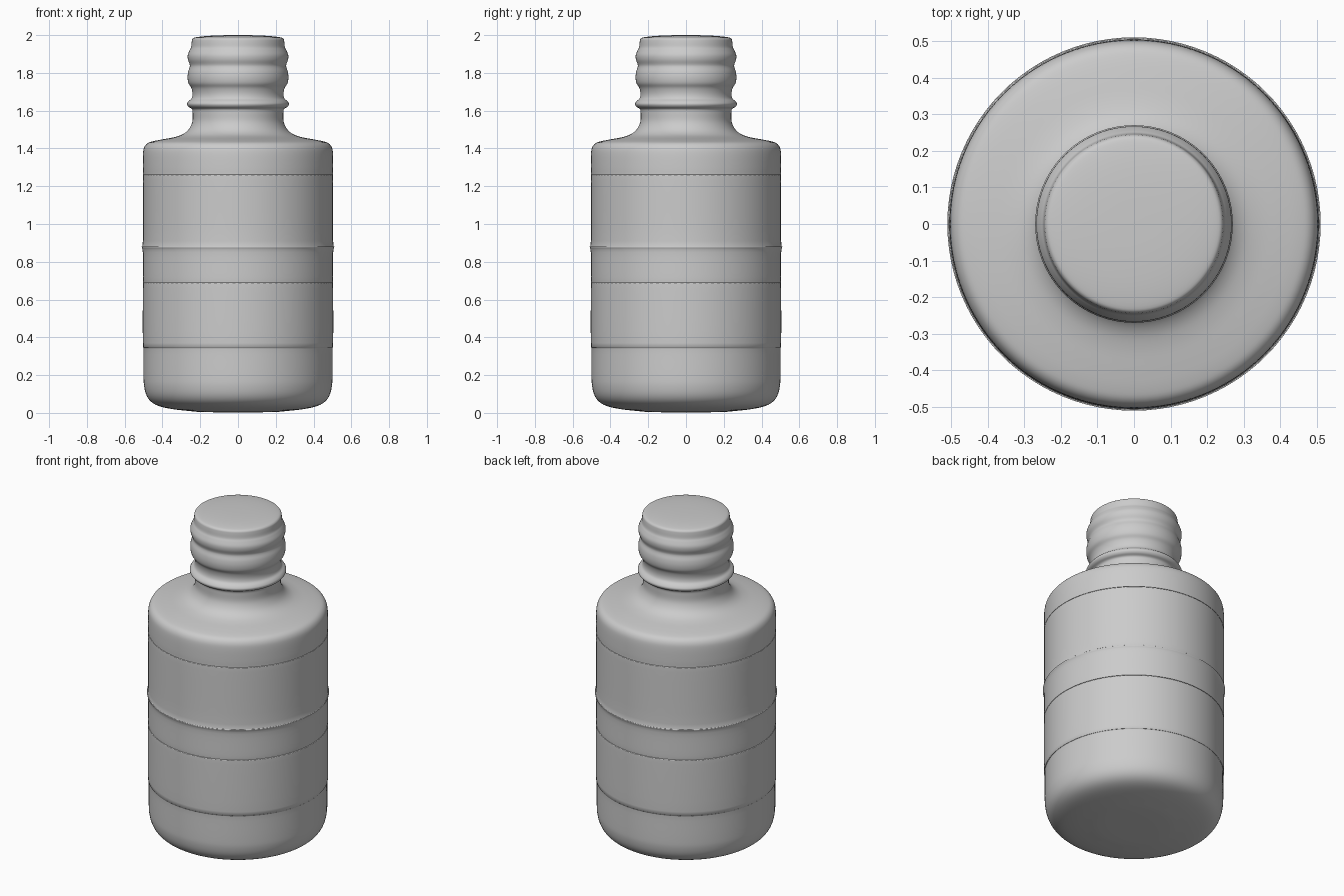
import bpy, bmesh, math
from mathutils import Vector

SEGMENTS = 96


def smooth_profile(points, steps=4):
    """Catmull-Rom curve through (radius, height) points."""
    pts = [Vector(p) for p in points]
    pts = [pts[0]] + pts + [pts[-1]]
    out = []
    for a, b, c, d in zip(pts, pts[1:], pts[2:], pts[3:]):
        for i in range(steps):
            t = i / steps
            out.append(0.5 * (2 * b + (c - a) * t + (2 * a - 5 * b + 4 * c - d) * t * t
                              + (3 * b - a - 3 * c + d) * t ** 3))
    return out + [pts[-1]]


def lathe(name, profile):
    """Revolve a profile around z, with a pole at both ends."""
    bm = bmesh.new()
    verts = [bm.verts.new((max(p.x, 0), 0, p.y)) for p in profile]
    edges = [bm.edges.new(pair) for pair in zip(verts, verts[1:])]
    bmesh.ops.spin(bm, geom=verts + edges, cent=(0, 0, 0), axis=(0, 0, 1),
                   angle=math.tau, steps=SEGMENTS, use_duplicate=False)
    bmesh.ops.remove_doubles(bm, verts=bm.verts, dist=0.0002)
    bmesh.ops.recalc_face_normals(bm, faces=bm.faces)
    for f in bm.faces:
        f.smooth = True
    mesh = bpy.data.meshes.new(name)
    bm.to_mesh(mesh)
    bm.free()
    obj = bpy.data.objects.new(name, mesh)
    bpy.context.collection.objects.link(obj)
    return obj


# Base, slightly convex with a rounded edge
base = [(0, 0.003), (0.1, 0.003), (0.2, 0.005), (0.26, 0.01), (0.34, 0.019),
        (0.41, 0.033), (0.455, 0.055), (0.483, 0.09), (0.497, 0.14)]

# Straight wall with faint moulded bands
wall = [(0.500, 0.20), (0.500, 0.34), (0.504, 0.37), (0.504, 0.66), (0.503, 0.69),
        (0.504, 0.72), (0.504, 0.85), (0.510, 0.88), (0.504, 0.91),
        (0.504, 1.23), (0.503, 1.26), (0.504, 1.30)]

# Shoulder sweeping into the neck
shoulder = [(0.503, 1.37), (0.497, 1.405), (0.48, 1.427), (0.45, 1.438),
            (0.40, 1.448), (0.34, 1.459), (0.295, 1.474), (0.262, 1.500), (0.242, 1.54)]

# Neck: support ring, two thread ridges and closed top
neck = [(0.240, 1.585), (0.243, 1.608), (0.262, 1.62), (0.270, 1.635), (0.262, 1.65),
        (0.246, 1.665), (0.241, 1.69), (0.247, 1.72), (0.262, 1.745), (0.267, 1.775),
        (0.264, 1.805), (0.256, 1.83), (0.256, 1.845), (0.265, 1.87), (0.266, 1.895),
        (0.256, 1.92), (0.248, 1.937), (0.245, 1.965), (0.241, 1.98), (0.225, 1.988),
        (0.17, 1.995), (0.09, 1.999), (0, 2.0)]

lathe("bottle", smooth_profile(base + wall + shoulder + neck))
